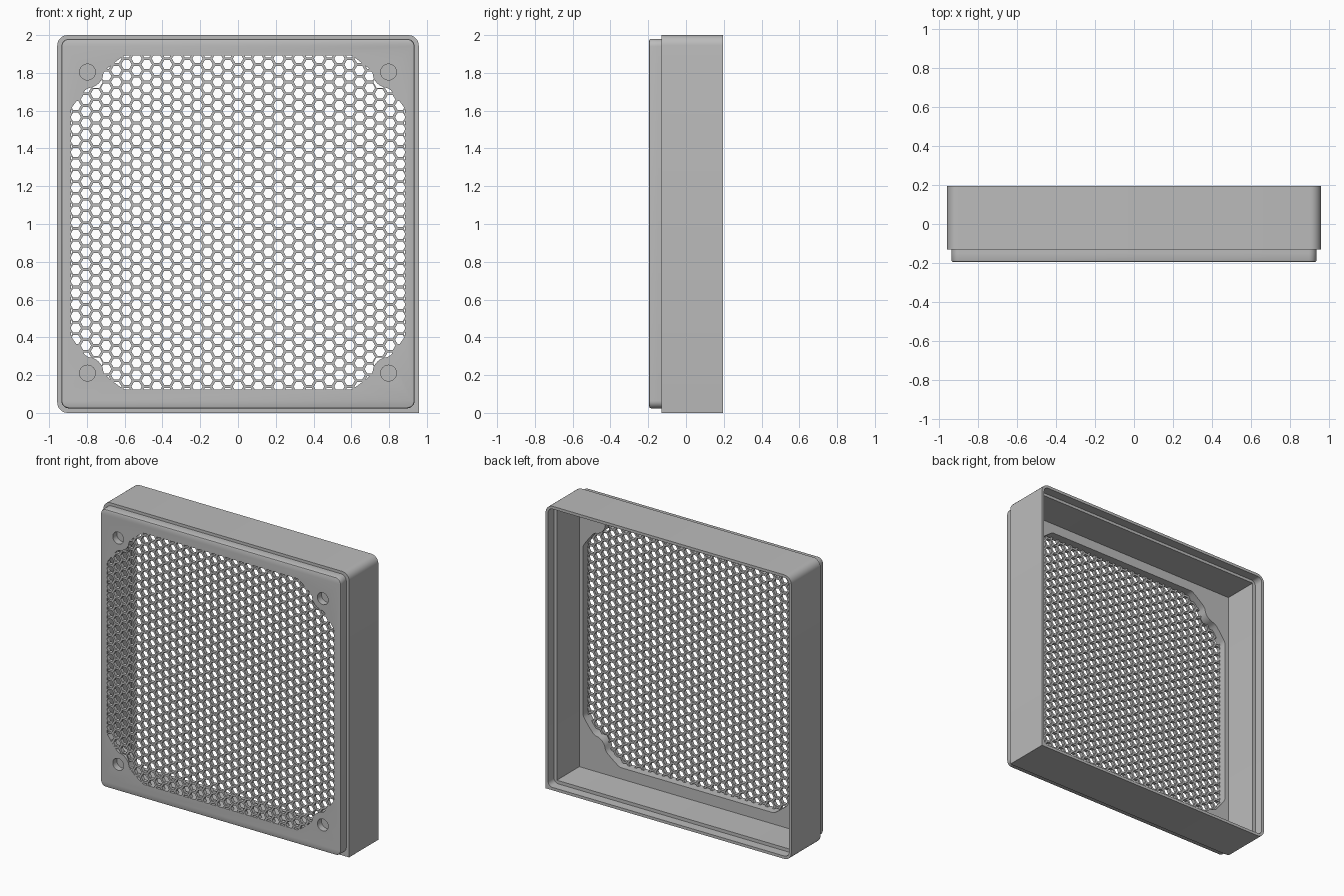
import bpy, bmesh
from math import sin, cos, pi, hypot, sqrt, radians, atan2

if "Cube" in bpy.data.objects:
    bpy.data.objects.remove(bpy.data.objects["Cube"], do_unlink=True)

grey = bpy.data.materials.new("plastic_grey")
grey.use_nodes = True
grey.diffuse_color = (0.5, 0.5, 0.5, 1)
grey.node_tree.nodes["Principled BSDF"].inputs["Base Color"].default_value = (0.5, 0.5, 0.5, 1)

MID = 1.0075           # height of the opening's centre
HALF, ROUND = 0.885, 1.07   # opening: square clipped by a circle
SCREW, BOSS, HOLE = 0.797, 0.085, 0.042
FRONT, STEP, BACK = -0.195, -0.13, 0.195
PLATE_BACK, HOLE_END = -0.12, -0.15


def finish(bm, name, smooth=True):
    bmesh.ops.recalc_face_normals(bm, faces=bm.faces)
    mesh = bpy.data.meshes.new(name)
    bm.to_mesh(mesh)
    bm.free()
    mesh.materials.append(grey)
    obj = bpy.data.objects.new(name, mesh)
    bpy.context.collection.objects.link(obj)
    if smooth:
        bpy.ops.object.select_all(action='DESELECT')
        obj.select_set(True)
        bpy.context.view_layer.objects.active = obj
        bpy.ops.object.shade_smooth_by_angle(angle=radians(30))
    return obj


def rounded_rect(w, z0, z1, radii, steps=8):
    """Outline points (x, z); radii run top right, top left, bottom left, bottom right."""
    corners = [(1, z1, -1), (-1, z1, -1), (-1, z0, 1), (1, z0, 1)]
    pts = []
    for i, ((sx, z, sz), r) in enumerate(zip(corners, radii)):
        for k in range(steps):
            a = pi / 2 * (i + k / (steps - 1))
            pts.append((sx * (w - r) + r * cos(a), z + sz * r + r * sin(a)))
    return pts


def circle(cx, cz, r, n=32):
    return [(cx + r * cos(2 * pi * k / n), cz + r * sin(2 * pi * k / n)) for k in range(n)]


def slab(name, y0, y1, outlines):
    """Flat plate whose inner outlines are holes, as a bmesh."""
    curve = bpy.data.curves.new(name + "_profile", 'CURVE')
    curve.dimensions = '2D'
    curve.fill_mode = 'BOTH'
    curve.extrude = (y1 - y0) / 2
    for pts in outlines:
        spline = curve.splines.new('POLY')
        spline.points.add(len(pts) - 1)
        for p, (x, z) in zip(spline.points, pts):
            p.co = (x, z, 0, 1)
        spline.use_cyclic_u = True
    helper = bpy.data.objects.new(name + "_profile", curve)
    bpy.context.collection.objects.link(helper)
    graph = bpy.context.evaluated_depsgraph_get()
    mesh = bpy.data.meshes.new_from_object(helper.evaluated_get(graph))
    bm = bmesh.new()
    bm.from_mesh(mesh)
    bpy.data.objects.remove(helper)
    bpy.data.curves.remove(curve)
    bpy.data.meshes.remove(mesh)
    for v in bm.verts:
        x, z, h = v.co
        v.co = (x, (y0 + y1) / 2 + h, z)
    bmesh.ops.remove_doubles(bm, verts=bm.verts, dist=0.00001)
    bmesh.ops.recalc_face_normals(bm, faces=bm.faces)
    return bm


# Outer frame: rings lofted round the wall section, with a recess at the back
outer = rounded_rect(0.957, 0, 2, (0.055, 0.055, 0.055, 0.001))
recess = rounded_rect(0.938, 0.02, 1.98, (0.035,) * 4)
cavity = rounded_rect(0.915, 0.043, 1.96, (0.001,) * 4)
section = [(outer, STEP), (outer, BACK), (recess, BACK),
           (recess, -STEP), (cavity, -STEP), (cavity, STEP)]
bm = bmesh.new()
rings = [[bm.verts.new((x, y, z)) for x, z in pts] for pts, y in section]
for i, ring in enumerate(rings):
    nxt = rings[(i + 1) % len(rings)]
    for k in range(len(ring)):
        j = (k + 1) % len(ring)
        bm.faces.new((ring[k], ring[j], nxt[j], nxt[k]))
finish(bm, "outer_frame")

# Opening outline, with a round screw boss biting into each corner
opening = []
reach = SCREW * sqrt(2)
for k in range(360):
    a = radians(k)
    r = min(HALF / max(abs(cos(a)), abs(sin(a))), ROUND)
    off = reach * sin(a % (pi / 2) - pi / 4)
    if abs(off) < BOSS:
        r = min(r, sqrt(reach ** 2 - off ** 2) - sqrt(BOSS ** 2 - off ** 2))
    opening.append((r * cos(a), MID + r * sin(a)))

# Front plate: drilled front layer with a softened rim, then a solid back layer
lip = rounded_rect(0.935, 0.024, 1.98, (0.04,) * 4)
screws = [(sx * SCREW, MID + sz * SCREW) for sx in (-1, 1) for sz in (-1, 1)]
holes = [circle(x, z, HOLE) for x, z in screws]
bm = slab("front_plate", FRONT, HOLE_END, [lip, opening] + holes)


def on_rim(v):
    x, y, z = v.co
    return y < FRONT + 0.001 and (abs(x) > 0.91 or abs(z - 1.002) > 0.95)


rim = [e for e in bm.edges if all(on_rim(v) for v in e.verts)
       and len(e.link_faces) == 2 and e.calc_face_angle(0) > 1]
bmesh.ops.bevel(bm, geom=rim, offset=0.01, segments=2, affect='EDGES', profile=0.5)
finish(bm, "front_plate")
finish(slab("plate_backing", HOLE_END, PLATE_BACK, [lip, opening]), "plate_backing")

# Honeycomb grille: flat-topped cells joined edge to edge
PITCH, WALL, DEPTH = 0.062, 0.014, 0.025
big = PITCH / sqrt(3)
small = (PITCH - WALL) / sqrt(3)
bm = bmesh.new()
for i in range(-16, 17):
    for j in range(-15, 16):
        cx = i * big * 1.5
        cz = MID + (j + (i % 2) / 2) * PITCH
        if abs(cz - MID) > HALF + 0.02 or hypot(cx, cz - MID) > ROUND + 0.035:
            continue
        if min(hypot(cx - sx, cz - sz) for sx, sz in screws) < HOLE + big:
            continue
        loops = [[bm.verts.new((x, FRONT + 0.001, z)) for x, z in circle(cx, cz, r, 6)]
                 for r in (big, small)]
        for k in range(6):
            n = (k + 1) % 6
            bm.faces.new((loops[0][k], loops[0][n], loops[1][n], loops[1][k]))
bmesh.ops.remove_doubles(bm, verts=bm.verts, dist=0.0005)
bmesh.ops.recalc_face_normals(bm, faces=bm.faces)
# Thicken the sheet straight back
sheet = list(bm.faces)
result = bmesh.ops.extrude_face_region(bm, geom=sheet, use_keep_orig=True)
bmesh.ops.translate(bm, vec=(0, DEPTH, 0),
                    verts=[g for g in result["geom"] if isinstance(g, bmesh.types.BMVert)])
finish(bm, "honeycomb_grille", smooth=False)
